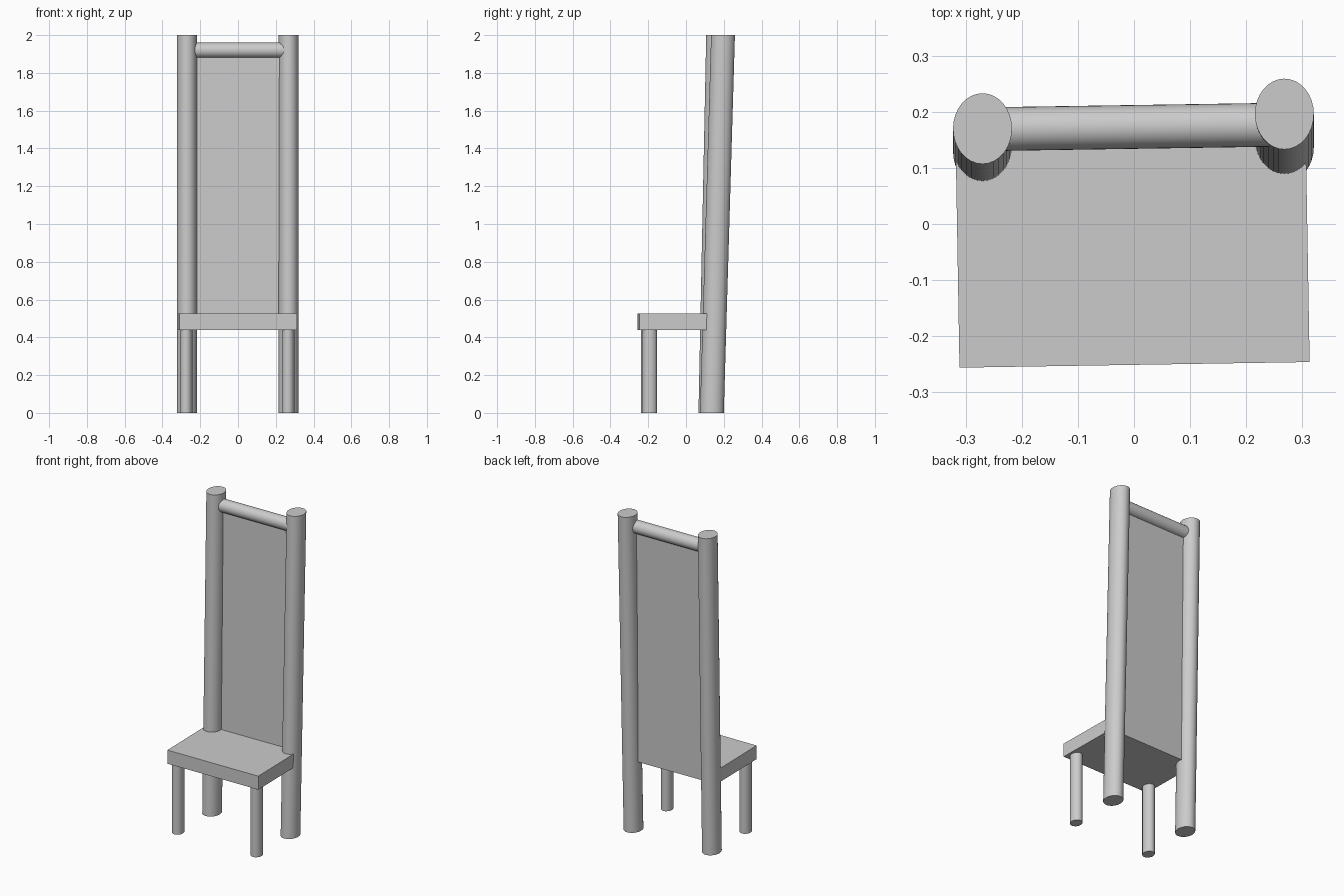
import bpy, bmesh, math
from mathutils import Vector

cube = bpy.data.objects.get("Cube")
if cube:
    bpy.data.objects.remove(cube, do_unlink=True)

grey = bpy.data.materials.new("plain_grey")
grey.use_nodes = True
grey.diffuse_color = (0.6, 0.6, 0.6, 1)
grey.node_tree.nodes["Principled BSDF"].inputs["Base Color"].default_value = (0.6, 0.6, 0.6, 1)


def loft(name, lower, upper, smooth=False):
    """Solid between two matching outlines."""
    bm = bmesh.new()
    a = [bm.verts.new(p) for p in lower]
    b = [bm.verts.new(p) for p in upper]
    n = len(a)
    bm.faces.new(a[::-1])
    bm.faces.new(b)
    for i in range(n):
        j = (i + 1) % n
        bm.faces.new((a[i], a[j], b[j], b[i]))
    bmesh.ops.recalc_face_normals(bm, faces=bm.faces)
    mesh = bpy.data.meshes.new(name)
    bm.to_mesh(mesh)
    bm.free()
    mesh.materials.append(grey)
    obj = bpy.data.objects.new(name, mesh)
    bpy.context.collection.objects.link(obj)
    if smooth:
        bpy.ops.object.select_all(action='DESELECT')
        obj.select_set(True)
        bpy.context.view_layer.objects.active = obj
        bpy.ops.object.shade_smooth_by_angle(angle=math.radians(35))
    return obj


def rod(name, start, end, u, v, sides=32):
    """Oval rod; u and v are the half axes of its flat ends."""
    ring = [Vector(u) * math.cos(t) + Vector(v) * math.sin(t)
            for t in (2 * math.pi * i / sides for i in range(sides))]
    return loft(name, [Vector(start) + r for r in ring],
                [Vector(end) + r for r in ring], True)


# Tall back posts, leaning back slightly
post = (0.0525, 0, 0), (0, 0.063, 0)
rod("right_back_post", (-0.27, 0.129, 0), (-0.27, 0.17, 2), *post)
rod("left_back_post", (0.268, 0.137, 0), (0.268, 0.196, 2), *post)

# Short front legs
leg = (0.033, 0, 0), (0, 0.039, 0)
rod("right_front_leg", (-0.275, -0.2, 0), (-0.275, -0.2, 0.46), *leg)
rod("left_front_leg", (0.265, -0.192, 0), (0.265, -0.192, 0.46), *leg)

# Top rail
rod("top_rail", (-0.26, 0.169, 1.92), (0.26, 0.177, 1.92), (0, 0.039, 0), (0, 0, 0.04))

# Seat slab
seat = [(-0.311, -0.256), (0.313, -0.246), (0.306, 0.16), (-0.318, 0.15)]
loft("seat", [(x, y, 0.44) for x, y in seat], [(x, y, 0.525) for x, y in seat])


# Thin back panel between the posts
def panel_edge(right_y, left_y, z, half=0.005):
    return [(-0.25, right_y - half, z), (0.25, left_y - half, z),
            (0.25, left_y + half, z), (-0.25, right_y + half, z)]


loft("back_panel", panel_edge(0.15, 0.159, 0.44), panel_edge(0.169, 0.177, 1.92))
